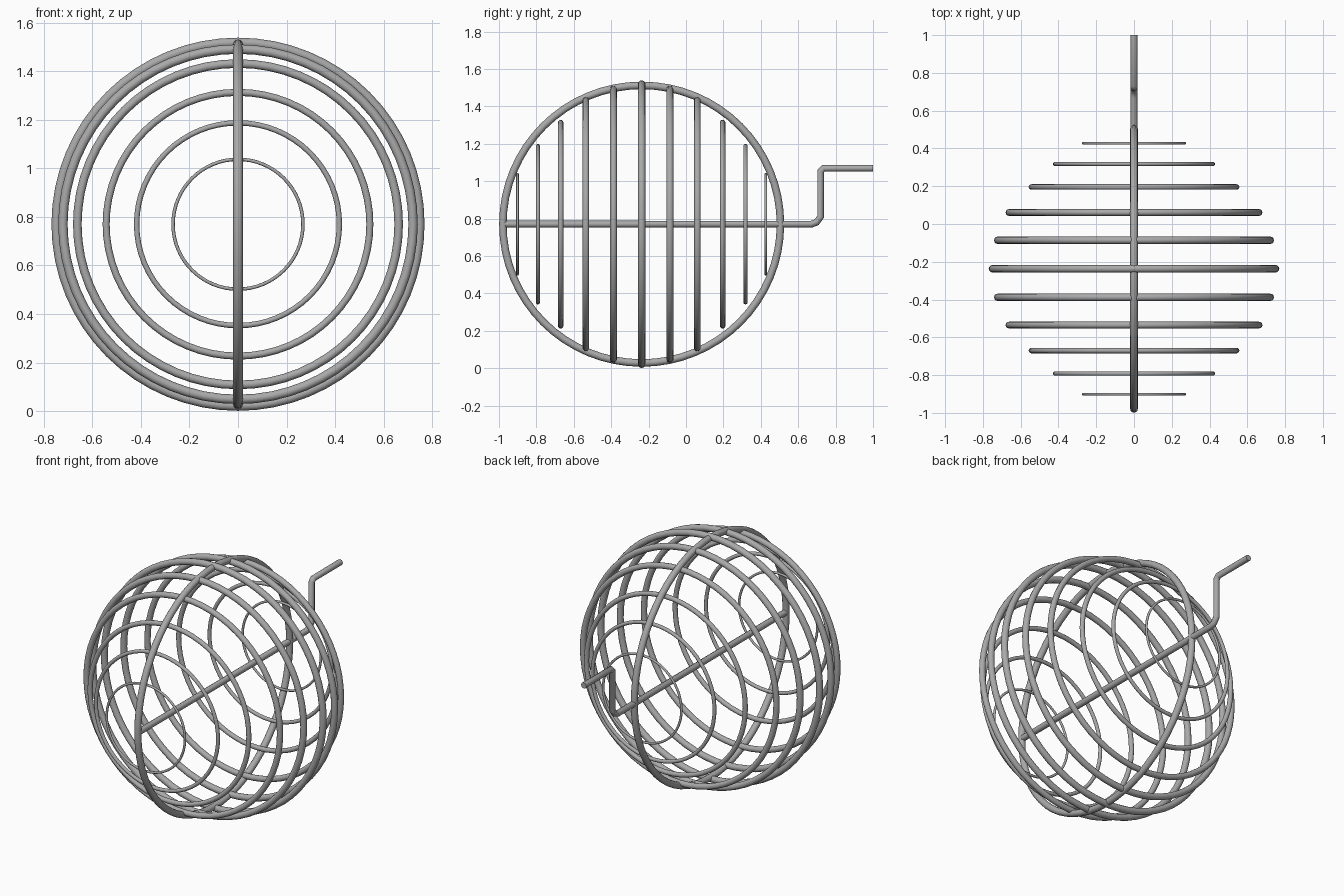
import bpy, math

if "Cube" in bpy.data.objects:
    bpy.data.objects.remove(bpy.data.objects["Cube"])

CY, CZ = -0.237, 0.77   # cage centre

steel = bpy.data.materials.new("grey steel")
steel.diffuse_color = (0.4, 0.4, 0.4, 1)
steel.use_nodes = True
steel.node_tree.nodes["Principled BSDF"].inputs["Base Color"].default_value = steel.diffuse_color


def finish(ob, name):
    ob.name = name
    ob.data.materials.clear()
    ob.data.materials.append(steel)
    bpy.ops.object.shade_smooth_by_angle(angle=math.radians(50))


def ring(name, y, outer, tube, rot):
    bpy.ops.mesh.primitive_torus_add(
        major_segments=64, minor_segments=12, major_radius=outer - tube,
        minor_radius=tube, location=(0, y, CZ), rotation=rot)
    finish(bpy.context.object, name)


def rod(name, points, radius):
    cu = bpy.data.curves.new(name, 'CURVE')
    cu.dimensions = '3D'
    cu.bevel_depth = radius
    cu.bevel_resolution = 2
    cu.use_fill_caps = True
    sp = cu.splines.new('POLY')
    sp.points.add(len(points) - 1)
    for p, (y, z) in zip(sp.points, points):
        p.co = (0, y, z, 1)
    ob = bpy.data.objects.new(name, cu)
    bpy.context.collection.objects.link(ob)
    bpy.ops.object.select_all(action='DESELECT')
    ob.select_set(True)
    bpy.context.view_layer.objects.active = ob
    bpy.ops.object.convert(target='MESH')
    finish(bpy.context.object, name)


# Upright hoops across the axle: (offset from centre, outer radius),
# wire thins in proportion to the hoop size
hoops = [(0, 0.769), (0.151, 0.741), (0.298, 0.68),
         (0.433, 0.558), (0.555, 0.429), (0.664, 0.275)]
for i, (off, outer) in enumerate(hoops):
    for side in ((1, -1) if off else (1,)):
        end = "back" if side > 0 else "front"
        ring(f"cage_hoop_{end}_{i}", CY + side * off, outer,
             0.026 * outer, (math.pi / 2, 0, 0))

# Single lengthwise hoop joining the others
ring("lengthwise_hoop", CY, 0.762, 0.02, (0, math.pi / 2, 0))

# Axle running through the cage, bent into a crank handle
rod("axle_and_crank", [(-0.985, CZ), (0.67, CZ), (0.698, CZ + 0.01),
                       (0.72, 0.81), (0.72, 1.053), (0.735, 1.069),
                       (1.0, 1.069)], 0.0185)
